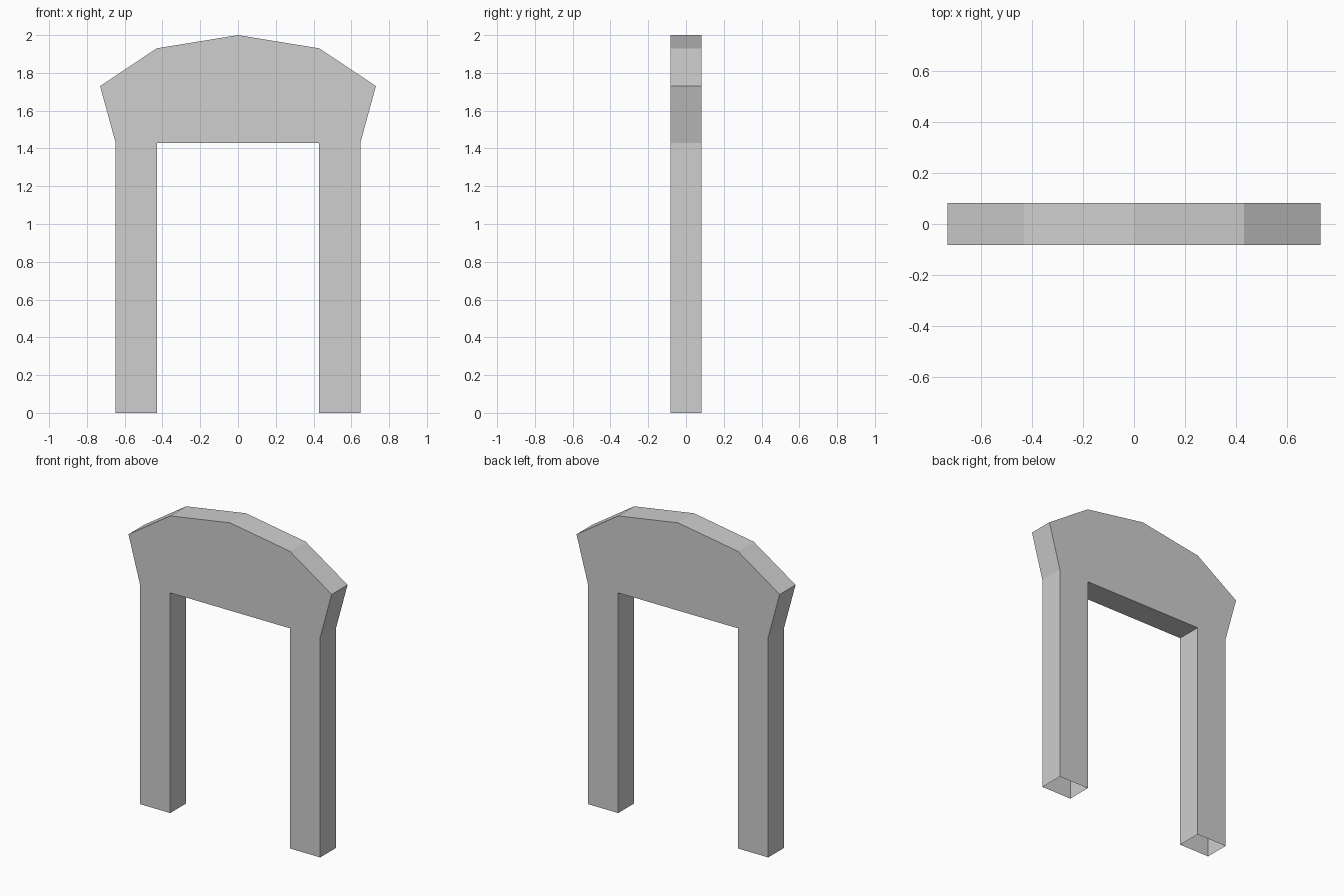
import bpy
import bmesh
from mathutils import Vector

cube = bpy.data.objects.get("Cube")
if cube:
    bpy.data.objects.remove(cube, do_unlink=True)

DEPTH = 0.163
LEG_IN, LEG_OUT, SPRING = 0.43, 0.648, 1.43

# Single grey stone colour
stone = bpy.data.materials.new("grey_stone")
stone.use_nodes = True
grey = (0.62, 0.62, 0.62, 1)
stone.diffuse_color = grey
stone.node_tree.nodes["Principled BSDF"].inputs["Base Color"].default_value = grey


def mirrored(points):
    return [(-x, z) for x, z in points]


# Front panels: arched head and two legs sharing its lower corners
right_side = [(LEG_IN, SPRING), (LEG_OUT, SPRING), (0.73, 1.73), (0.43, 1.93)]
head = right_side + [(0, 2)] + mirrored(right_side)[::-1]
leg = [(LEG_IN, 0), (LEG_OUT, 0), (LEG_OUT, SPRING), (LEG_IN, SPRING)]

bm = bmesh.new()
for panel in (head, leg, mirrored(leg)[::-1]):
    bm.faces.new([bm.verts.new((x, -DEPTH / 2, z)) for x, z in panel])
bmesh.ops.remove_doubles(bm, verts=bm.verts[:], dist=0.001)

# Extrude to full depth, keeping the front panels
front = bm.faces[:]
result = bmesh.ops.extrude_face_region(bm, geom=front, use_keep_orig=True)
back_verts = [v for v in result["geom"] if isinstance(v, bmesh.types.BMVert)]
bmesh.ops.translate(bm, verts=back_verts, vec=Vector((0, DEPTH, 0)))
bmesh.ops.recalc_face_normals(bm, faces=bm.faces[:])

# The hollow legs are open at the foot
feet = [f for f in bm.faces if all(v.co.z < 0.001 for v in f.verts)]
bmesh.ops.delete(bm, geom=feet, context="FACES_ONLY")

mesh = bpy.data.meshes.new("archway")
bm.to_mesh(mesh)
bm.free()
mesh.materials.append(stone)
archway = bpy.data.objects.new("archway", mesh)
bpy.context.collection.objects.link(archway)
